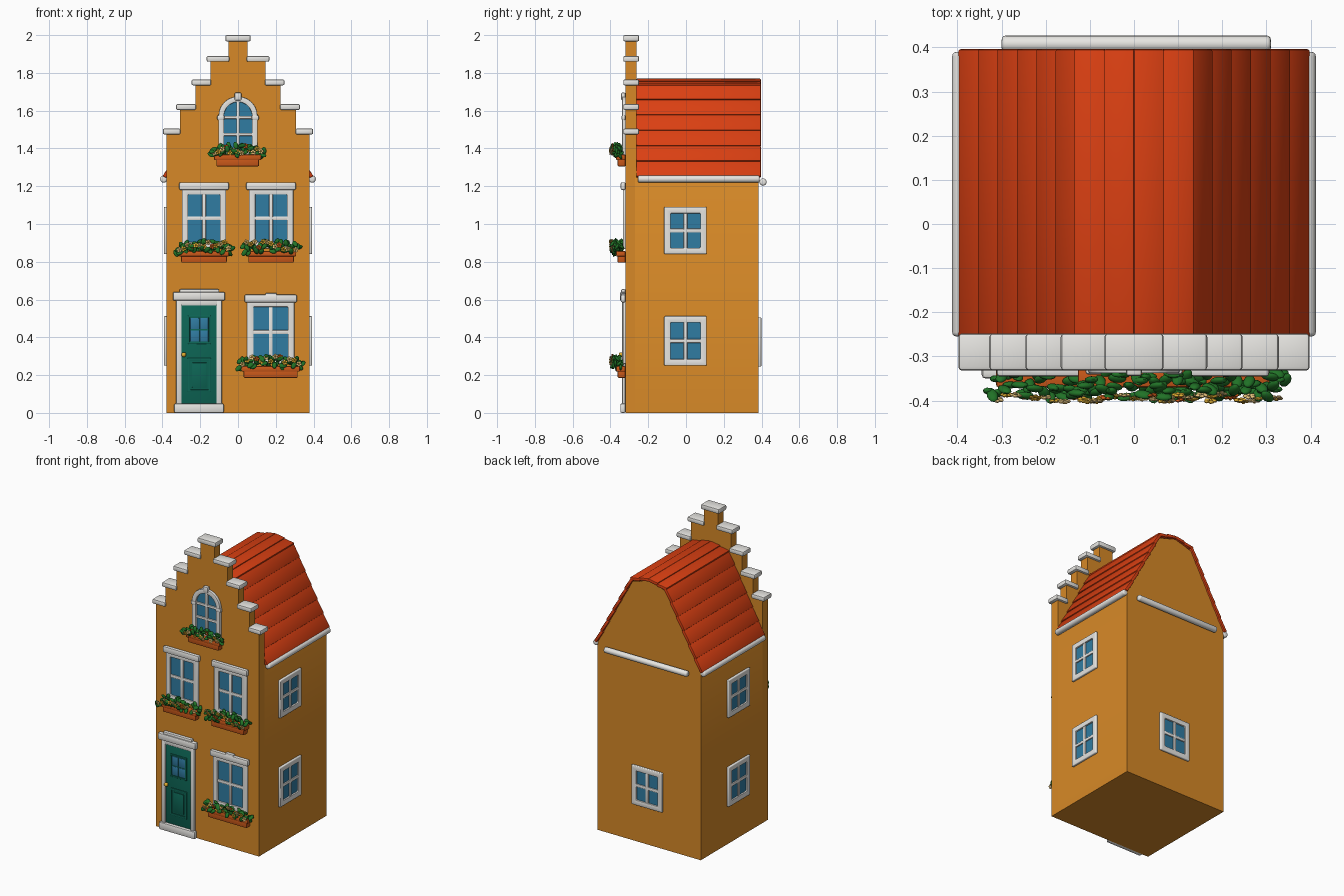
import bpy, bmesh, math, random
from mathutils import Matrix, Vector

if "Cube" in bpy.data.objects:
    bpy.data.objects.remove(bpy.data.objects["Cube"])

random.seed(4)


def material(name, r, g, b):
    m = bpy.data.materials.new(name)
    m.diffuse_color = (r, g, b, 1)
    m.use_nodes = True
    m.node_tree.nodes["Principled BSDF"].inputs["Base Color"].default_value = m.diffuse_color
    return m


WALL = material("ochre wall", 0.68, 0.25, 0.02)
ROOF = material("red roof", 0.70, 0.05, 0.006)
WHITE = material("white trim", 0.80, 0.79, 0.76)
GLASS = material("blue glass", 0.03, 0.20, 0.36)
DOOR = material("green door", 0.004, 0.13, 0.09)
LEAF = material("leaf green", 0.015, 0.17, 0.02)
CREAM = material("cream petals", 0.80, 0.55, 0.20)
GOLD = material("golden yellow", 0.75, 0.42, 0.03)
POT = material("terracotta", 0.60, 0.10, 0.01)
FRONT = -0.32  # front wall plane


def finish(name, bm, mats, mat4=None):
    bmesh.ops.recalc_face_normals(bm, faces=bm.faces)
    if mat4:
        bm.transform(mat4)
    me = bpy.data.meshes.new(name)
    bm.to_mesh(me)
    bm.free()
    for m in mats:
        me.materials.append(m)
    ob = bpy.data.objects.new(name, me)
    bpy.context.collection.objects.link(ob)
    return ob


def box(name, x, y, z, mat, bevel=0.006, mat4=None):
    """Bevelled box from (min, max) ranges."""
    bm = bmesh.new()
    size = [r[1] - r[0] for r in (x, y, z)]
    mid = [(r[1] + r[0]) / 2 for r in (x, y, z)]
    bmesh.ops.create_cube(bm, size=1, matrix=Matrix.Translation(mid) @ Matrix.Diagonal((*size, 1)))
    if bevel:
        bmesh.ops.bevel(bm, geom=bm.edges[:], offset=min(bevel, min(size) * 0.4),
                        segments=2, profile=0.5, affect='EDGES')
    return finish(name, bm, [mat], mat4)


def prism(name, pts, y0, y1, mat, hole=None, mat4=None, bevel=0):
    """Extrude an xz outline along y; hole is an inner outline of equal length."""
    bm = bmesh.new()
    outer = [bm.verts.new((x, y0, z)) for x, z in pts]
    if hole:
        inner = [bm.verts.new((x, y0, z)) for x, z in hole]
        n = len(outer)
        faces = [bm.faces.new((outer[i], outer[(i + 1) % n], inner[(i + 1) % n], inner[i])) for i in range(n)]
    else:
        faces = [bm.faces.new(outer)]
    new = bmesh.ops.extrude_face_region(bm, geom=faces)["geom"]
    bmesh.ops.translate(bm, verts=[v for v in new if isinstance(v, bmesh.types.BMVert)], vec=(0, y1 - y0, 0))
    if bevel:
        bmesh.ops.bevel(bm, geom=bm.edges[:], offset=bevel, segments=2, profile=0.5, affect='EDGES')
    return finish(name, bm, [mat], mat4)


def rod(name, a, b, r, mat):
    """Gutter rod with rounded ends."""
    a, b = Vector(a), Vector(b)
    bm = bmesh.new()
    rot = (b - a).to_track_quat('Z', 'Y').to_matrix().to_4x4()
    bmesh.ops.create_cone(bm, cap_ends=True, segments=16, radius1=r, radius2=r, depth=(b - a).length,
                          matrix=Matrix.Translation((a + b) / 2) @ rot)
    caps = [e for e in bm.edges if any(len(f.verts) > 4 for f in e.link_faces)]
    bmesh.ops.bevel(bm, geom=caps, offset=r * 0.5, segments=3, profile=0.5, affect='EDGES')
    return finish(name, bm, [mat])


def rect(x0, x1, z0, z1):
    return [(x0, z0), (x1, z0), (x1, z1), (x0, z1)]


def window(name, w, z0, z1, mat4, rim=0.034, deep=0.014):
    """Four-pane window; the wall is local y = 0 and outside is -y."""
    h = w / 2
    prism(name + "_frame", rect(-h, h, z0, z1), 0.004, -deep, WHITE,
          rect(-h + rim, h - rim, z0 + rim, z1 - rim), mat4, 0.004)
    box(name + "_glass", (-h + 0.01, h - 0.01), (-0.004, 0.002), (z0 + 0.01, z1 - 0.01), GLASS, 0, mat4)
    mid = (z0 + z1) / 2
    box(name + "_mullion", (-0.010, 0.010), (-deep + 0.002, 0), (z0 + 0.01, z1 - 0.01), WHITE, 0.004, mat4)
    box(name + "_crossbar", (-h + 0.01, h - 0.01), (-deep + 0.003, 0), (mid - 0.010, mid + 0.010), WHITE, 0.004, mat4)


def flower_box(name, cx, z, w):
    """Trough with rim, leaves and five-petal flowers."""
    h = w / 2
    box(name + "_trough", (cx - h + 0.012, cx + h - 0.012), (-0.362, FRONT), (z, z + 0.05), POT)
    box(name + "_rim", (cx - h, cx + h), (-0.37, FRONT), (z + 0.033, z + 0.062), POT)
    bm = bmesh.new()

    def blob(pos, scale, rot, index):
        m = Matrix.Translation(pos) @ rot @ Matrix.Diagonal((*scale, 1))
        vs = bmesh.ops.create_icosphere(bm, subdivisions=2 if index == 0 else 1, radius=1, matrix=m)["verts"]
        for f in {f for v in vs for f in v.link_faces}:
            f.material_index = index

    def spin(amount):
        return (Matrix.Rotation(random.uniform(-amount, amount), 4, 'X')
                @ Matrix.Rotation(random.uniform(-3, 3), 4, 'Y'))

    reach = h + 0.015
    for i in range(44):  # leaves, drooping at the ends
        t = -1 + 2 * i / 43
        pos = (cx + t * reach, random.uniform(-0.392, -0.338),
               z + 0.082 + random.uniform(-0.022, 0.032) - 0.016 * t * t)
        blob(pos, (0.021, 0.008, 0.013), spin(0.9), 0)
    for i in range(13):  # flowers
        t = -0.88 + 1.76 * i / 12
        centre = Vector((cx + t * reach, random.uniform(-0.402, -0.385), z + 0.086 + random.uniform(-0.018, 0.03)))
        colour = (1, 2, 1, 3, 2)[i % 5]
        rot = spin(0.4)
        for k in range(5):
            a = k * math.tau / 5
            blob(centre + rot @ Vector((0.009 * math.cos(a), 0, 0.009 * math.sin(a))), (0.007, 0.004, 0.007), rot, colour)
        blob(centre + Vector((0, -0.003, 0)), (0.004, 0.004, 0.004), rot, 2)
    finish(name + "_flowers", bm, [LEAF, CREAM, GOLD, POT])


# House body with its closed attic
half = [(0.378, 0), (0.378, 1.245), (0.122, 1.715), (0, 1.75)]
prism("house_body", half + [(-x, z) for x, z in half[-2::-1]], -0.27, 0.385, WALL)

# Stepped front gable wall and its white capstones
steps = [(0.378, 1.48), (0.308, 1.61), (0.226, 1.74), (0.146, 1.865), (0.05, 1.975)]
side, low = [(0.378, 0)], 0
for i, (x, z) in enumerate(steps):
    side += [(x, z)] + ([(steps[i + 1][0], z)] if i < 4 else [])
prism("front_gable", side + [(-x, z) for x, z in side[::-1]], FRONT, -0.262, WALL)
for i, (x, z) in enumerate(steps[:-1]):
    for s in (-1, 1):
        xs = sorted((s * (x + 0.02), s * (steps[i + 1][0] - 0.004)))
        box("capstone", xs, (-0.332, -0.248), (z - 0.006, z + 0.025), WHITE, 0.008)
box("top_capstone", (-0.067, 0.067), (-0.332, -0.248), (1.967, 2.0), WHITE, 0.008)

# Roof: overlapping tile courses on both slopes
for s in (-1, 1):
    for (xa, za), (xb, zb), n in (((0.392, 1.25), (0.128, 1.738), 6), ((0.134, 1.735), (0, 1.768), 2)):
        a, b = Vector((xa, 0, za)), Vector((xb, 0, zb))
        d = (b - a) / n
        length = d.length
        nrm = Vector((-d.z, 0, d.x)).normalized() * (-1)
        for i in range(n):
            p, q = a + d * i, a + d * (i + 1.03 if i < n - 1 else i + 1)
            pts = [p + nrm * 0.008, q + nrm * 0.002, q - nrm * 0.018, p - nrm * 0.012]
            prism("roof_course", [(s * v.x, v.z) for v in pts], -0.262, 0.396, ROOF, None, None, 0.004)

# Gutters
for s in (-1, 1):
    rod("side_gutter", (s * 0.393, -0.255, 1.238), (s * 0.393, 0.39, 1.238), 0.019, WHITE)
rod("back_gutter", (-0.3, 0.408, 1.222), (0.31, 0.408, 1.222), 0.019, WHITE)

# Front windows with lintels and flower boxes
for name, cx, z0, z1, w in (("upper_left_window", -0.18, 0.84, 1.185, 0.235),
                            ("upper_right_window", 0.175, 0.84, 1.185, 0.235),
                            ("lower_right_window", 0.173, 0.23, 0.59, 0.25)):
    window(name, w, z0 + 0.03, z1 + 0.005, Matrix.Translation((cx, FRONT, 0)))
    h = w / 2 + 0.014
    box(name + "_lintel", (cx - h, cx + h), (-0.346, FRONT), (z1 - 0.005, z1 + 0.036), WHITE, 0.008)
    flower_box(name + "_box", cx, z0 - 0.045, w + 0.03 if z0 > 0.5 else 0.31)
box("lower_window_keystone", (0.145, 0.205), (-0.344, FRONT), (0.61, 0.635), WHITE)


# Arched gable window
def arch(r, z0, zc=1.572):
    return [(-r, z0), (r, z0)] + [(r * math.cos(a * math.pi / 16), zc + r * math.sin(a * math.pi / 16)) for a in range(17)]


prism("arch_frame", arch(0.103, 1.36), FRONT + 0.004, -0.338, WHITE, arch(0.074, 1.385), None, 0.003)
prism("arch_glass", arch(0.08, 1.38), FRONT + 0.002, -0.324, GLASS)
box("arch_mullion", (-0.009, 0.009), (-0.335, FRONT), (1.38, 1.65), WHITE, 0.004)
for z in (1.475, 1.565):
    box("arch_crossbar", (-0.08, 0.08), (-0.334, FRONT), (z - 0.008, z + 0.008), WHITE, 0.004)
box("arch_keystone", (-0.018, 0.018), (-0.344, FRONT), (1.655, 1.695), WHITE)
for s in (-1, 1):
    box("arch_impost", sorted((s * 0.072, s * 0.11)), (-0.341, FRONT), (1.55, 1.575), WHITE)
flower_box("gable_box", -0.002, 1.305, 0.25)

# Side and back windows
for s in (-1, 1):
    m = Matrix.Translation((s * 0.378, -0.003, 0)) @ Matrix.Rotation(s * math.pi / 2, 4, 'Z')
    window("side_upper_window", 0.225, 0.84, 1.09, m)
    window("side_lower_window", 0.225, 0.25, 0.512, m)
window("back_window", 0.225, 0.245, 0.505,
       Matrix.Translation((0.01, 0.385, 0)) @ Matrix.Rotation(math.pi, 4, 'Z'))

# Front door, surround and step
box("door_step", (-0.338, -0.075), (-0.348, FRONT), (0, 0.05), WHITE, 0.008)
for x in (-0.328, -0.115):
    box("door_jamb", (x, x + 0.03), (-0.338, FRONT), (0.04, 0.6), WHITE)
box("door_head", (-0.31, -0.1), (-0.337, FRONT), (0.568, 0.605), WHITE)
box("door_lintel", (-0.345, -0.068), (-0.35, FRONT), (0.595, 0.64), WHITE, 0.008)
box("door_cornice", (-0.31, -0.1), (-0.344, FRONT), (0.63, 0.655), WHITE)
box("door_leaf", (-0.303, -0.11), (-0.328, FRONT), (0.045, 0.575), DOOR, 0.002)
prism("door_panel_trim", rect(-0.267, -0.143, 0.11, 0.29), -0.326, -0.333, DOOR,
      rect(-0.254, -0.156, 0.123, 0.277), None, 0.002)
box("door_panel", (-0.243, -0.167), (-0.332, -0.326), (0.134, 0.266), DOOR, 0.003)
prism("door_glass_trim", rect(-0.265, -0.145, 0.365, 0.515), -0.326, -0.333, DOOR,
      rect(-0.255, -0.155, 0.375, 0.505), None, 0.002)
for x in (-0.253, -0.203):
    for z in (0.378, 0.443):
        box("door_glass", (x, x + 0.046), (-0.331, -0.326), (z, z + 0.059), GLASS, 0.002)
bm = bmesh.new()
bmesh.ops.create_uvsphere(bm, u_segments=16, v_segments=10, radius=0.013, matrix=Matrix.Translation((-0.287, -0.343, 0.308)))
finish("door_knob", bm, [GOLD])

# Smooth shading with crisp edges
for ob in bpy.context.collection.objects:
    ob.select_set(True)
    bpy.context.view_layer.objects.active = ob
bpy.ops.object.shade_smooth_by_angle(angle=math.radians(40))
